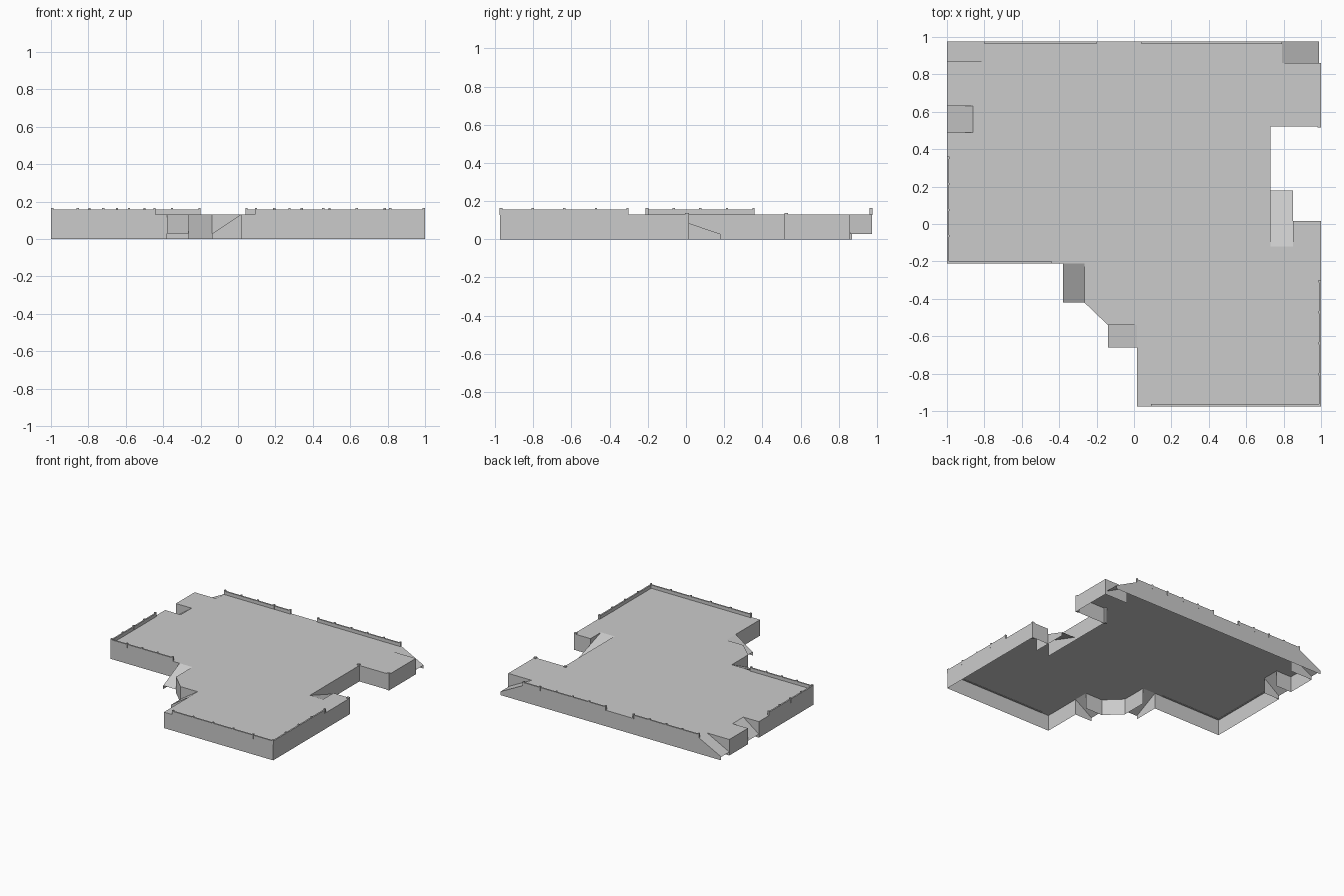
import bpy, bmesh
from mathutils import Vector

if "Cube" in bpy.data.objects:
    bpy.data.objects.remove(bpy.data.objects["Cube"])

TOP, LIP, LOW = 0.13, 0.157, 0.028

grey = bpy.data.materials.new("concrete grey")
grey.diffuse_color = (0.6, 0.6, 0.6, 1)
grey.use_nodes = True
grey.node_tree.nodes["Principled BSDF"].inputs["Base Color"].default_value = grey.diffuse_color


def finish(name, bm):
    bmesh.ops.remove_doubles(bm, verts=bm.verts, dist=0.0005)
    mesh = bpy.data.meshes.new(name)
    bm.to_mesh(mesh)
    bm.free()
    mesh.materials.append(grey)
    ob = bpy.data.objects.new(name, mesh)
    bpy.context.collection.objects.link(ob)
    return ob


def face(bm, *pts):
    return bm.faces.new([bm.verts.new(p) for p in pts])


def box(bm, x0, x1, y0, y1, z0, z1):
    verts = bmesh.ops.create_cube(bm, size=1)["verts"]
    for v in verts:
        v.co = (x1 if v.co.x > 0 else x0, y1 if v.co.y > 0 else y0,
                z1 if v.co.z > 0 else z0)


# Plan outline, counter-clockwise
outline = [(-1, -.21), (-.38, -.21), (-.265, -.21), (-.265, -.42), (-.14, -.54),
           (.015, -.54), (.015, -.66), (.015, -.975), (1, -.975), (1, .015),
           (.85, .015), (.85, -.12), (.73, -.12), (.73, .52), (1, .52), (1, .86),
           (.79, .86), (.79, .975), (-.8, .975), (-.8, .87), (-1, .87), (-1, .63),
           (-.86, .63), (-.86, .49), (-1, .49)]
# Edges where a ramp leaves the deck: index -> (name, length, free side)
ramps = {1: ("front_ramp", .21, "start"), 5: ("inner_corner_ramp", .155, "end"),
         11: ("right_ramp", .30, "start"), 16: ("back_right_ramp", .20, "end"),
         18: ("back_left_ramp", .20, "start"), 22: ("left_ramp", .14, None)}

# Deck sheet with skirt walls, open underneath
bm = bmesh.new()
face(bm, *[(x, y, TOP) for x, y in outline])
for i, (x, y) in enumerate(outline):
    if i not in ramps:
        u, v = outline[(i + 1) % len(outline)]
        face(bm, (x, y, 0), (u, v, 0), (u, v, TOP), (x, y, TOP))
finish("deck", bm)

# Ramps: sloped sheet and one skirt on the exposed side
for i, (name, length, side) in ramps.items():
    a, b = Vector(outline[i]), Vector(outline[i + 1])
    d = (b - a).normalized()
    out = Vector((d.y, -d.x)) * length
    bm = bmesh.new()
    face(bm, (*a, TOP), (*(a + out), LOW), (*(b + out), LOW), (*b, TOP))
    if side == "start":
        face(bm, (*a, 0), (*(a + out), 0), (*(a + out), LOW), (*a, TOP))
    elif side == "end":
        face(bm, (*(b + out), 0), (*b, 0), (*b, TOP), (*(b + out), LOW))
    finish(name, bm)

# Parapets: thin low walls with small evenly spaced posts
T = .006
parapets = [("front_left_parapet", "x", -.21 + T, -1, -.44, 4),
            ("front_right_parapet", "x", -.975 + T, .09, 1, 5),
            ("back_left_parapet", "x", .975 - T, -.8, -.2, 4),
            ("back_right_parapet", "x", .975 - T, .04, .79, 5),
            ("left_parapet", "y", -1 + T, -.21, .36, 4),
            ("right_parapet", "y", 1 - T, -.975, -.3, 4)]
for name, axis, c, s, e, n in parapets:
    bm = bmesh.new()
    spans = [(s, e, T, LIP)]
    for k in range(n + 1):
        m = s + T + (e - s - 2 * T) * k / n
        spans.append((m - T, m + T, T + .001, LIP + .008))
    for p, q, t, z in spans:
        if axis == "x":
            box(bm, p, q, c - t, c + t, TOP - .002, z)
        else:
            box(bm, c - t, c + t, p, q, TOP - .002, z)
    finish(name, bm)

# Corner posts around the right-hand notch
for k, (x, y) in enumerate([(.72, .525), (.99, .525), (.99, .005)]):
    bm = bmesh.new()
    box(bm, x - .01, x + .01, y - .01, y + .01, 0, TOP + .008)
    finish("notch_post_%d" % (k + 1), bm)
